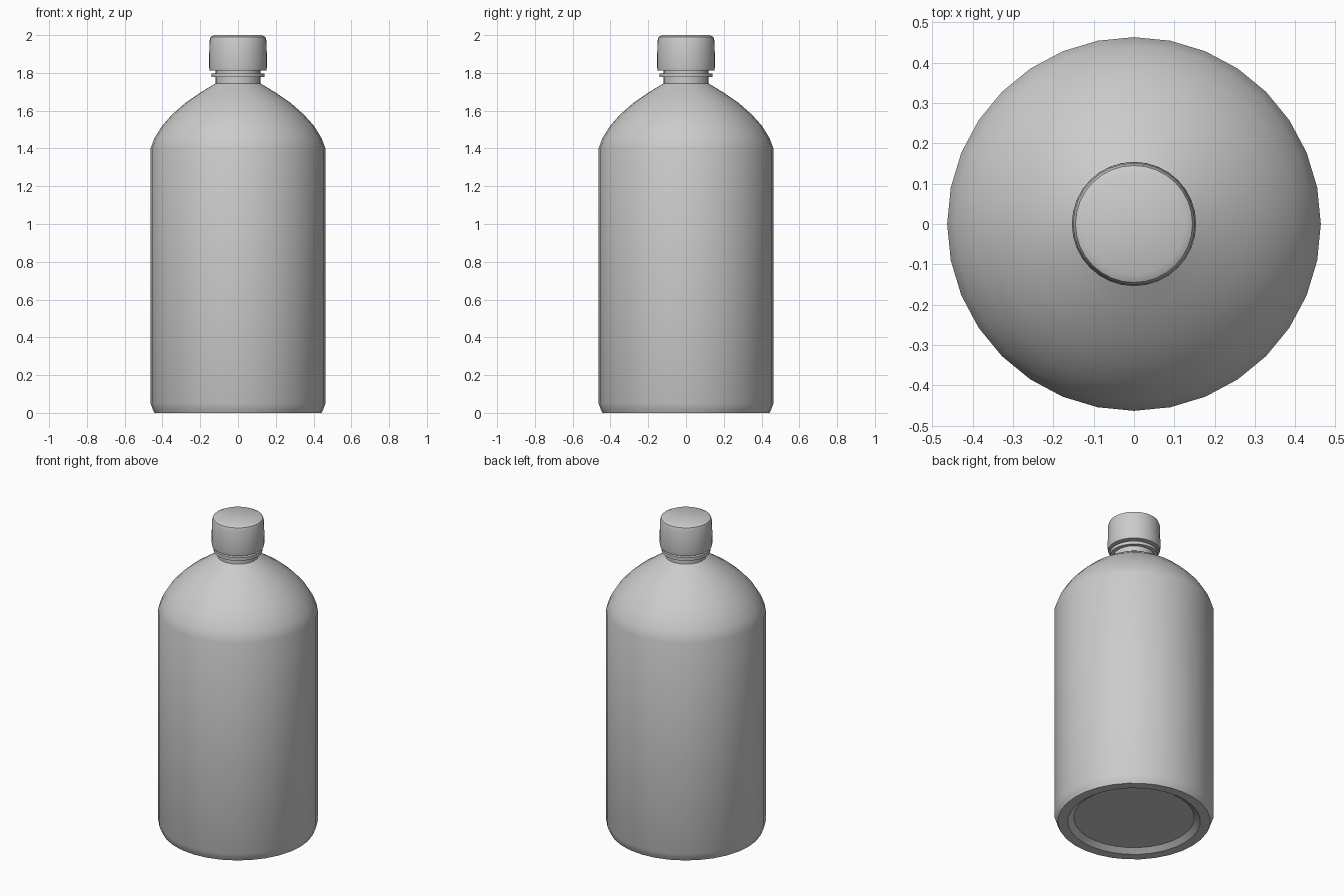
import bpy, bmesh, math

cube = bpy.data.objects.get("Cube")
if cube:
    bpy.data.objects.remove(cube, do_unlink=True)

SIDES = 32

grey = bpy.data.materials.new("plain grey")
grey.use_nodes = True
colour = (0.6, 0.6, 0.6, 1)
grey.diffuse_color = colour
grey.node_tree.nodes["Principled BSDF"].inputs["Base Color"].default_value = colour


def lathe(name, profile, angle=35):
    """Spin an (r, z) profile, listed bottom to top, about the z axis."""
    bm = bmesh.new()
    rings = []
    for r, z in profile:
        if r == 0:
            rings.append([bm.verts.new((0, 0, z))] * SIDES)
        else:
            rings.append([bm.verts.new((r * math.cos(math.tau * i / SIDES),
                                        r * math.sin(math.tau * i / SIDES), z))
                          for i in range(SIDES)])
    for low, high in zip(rings, rings[1:]):
        for i in range(SIDES):
            j = (i + 1) % SIDES
            bm.faces.new(dict.fromkeys((low[i], low[j], high[j], high[i])))
    bmesh.ops.recalc_face_normals(bm, faces=bm.faces)
    mesh = bpy.data.meshes.new(name)
    bm.to_mesh(mesh)
    bm.free()
    mesh.materials.append(grey)
    obj = bpy.data.objects.new(name, mesh)
    bpy.context.collection.objects.link(obj)
    bpy.ops.object.select_all(action="DESELECT")
    obj.select_set(True)
    bpy.context.view_layer.objects.active = obj
    bpy.ops.object.shade_smooth_by_angle(angle=math.radians(angle))
    return obj


# Bottle: recessed base, straight wall, domed shoulder and neck
lathe("bottle_body", [
    (0, 0.025), (0.35, 0.025), (0.385, 0), (0.443, 0), (0.452, 0.02),
    (0.463, 0.05), (0.463, 1.4), (0.442, 1.455), (0.402, 1.52),
    (0.348, 1.58), (0.28, 1.64), (0.2, 1.695), (0.118, 1.745),
    (0.118, 1.9), (0, 1.9)])

# Collar ring around the neck
lathe("neck_ring", [(0.11, 1.777), (0.141, 1.777), (0.141, 1.797), (0.11, 1.797)])

# Screw cap with a chamfered top
lathe("cap", [
    (0.11, 1.812), (0.15, 1.812), (0.154, 1.835), (0.151, 1.97),
    (0.145, 1.99), (0.126, 2.0), (0, 2.0)])
